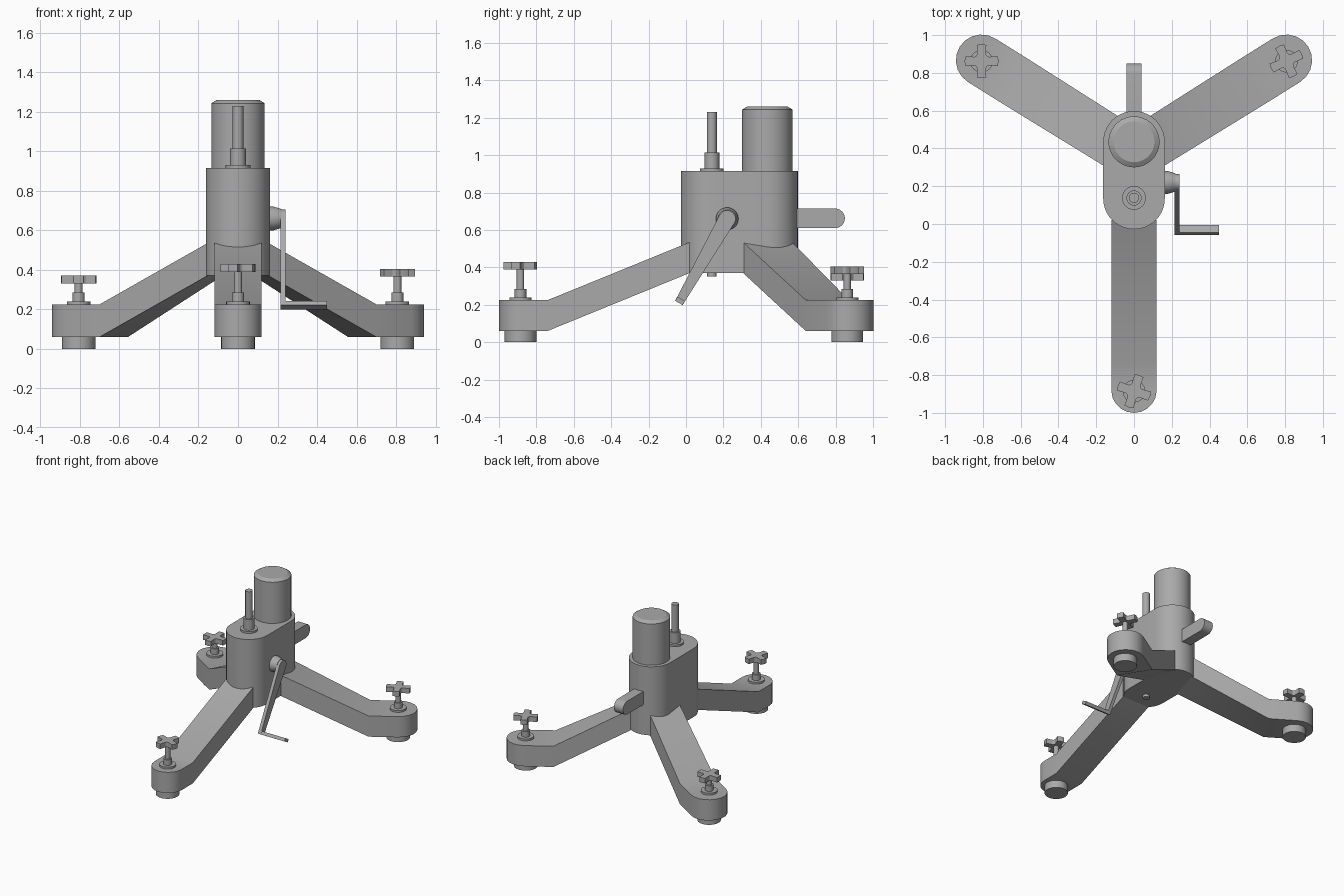
import bpy, bmesh
from math import pi, sin, cos, radians, atan2
from mathutils import Vector, Matrix

cube = bpy.data.objects.get("Cube")
if cube:
    bpy.data.objects.remove(cube, do_unlink=True)

grey = bpy.data.materials.new("cast_grey")
grey.use_nodes = True
GREY = (0.4, 0.4, 0.4, 1)
grey.diffuse_color = GREY
grey.node_tree.nodes["Principled BSDF"].inputs["Base Color"].default_value = GREY


def finish(name, bm):
    """Turn a bmesh into a smooth-shaded object with sharp edges kept."""
    bmesh.ops.recalc_face_normals(bm, faces=bm.faces)
    mesh = bpy.data.meshes.new(name)
    bm.to_mesh(mesh)
    bm.free()
    obj = bpy.data.objects.new(name, mesh)
    bpy.context.collection.objects.link(obj)
    mesh.materials.append(grey)
    bpy.ops.object.select_all(action='DESELECT')
    obj.select_set(True)
    bpy.context.view_layer.objects.active = obj
    bpy.ops.object.shade_smooth_by_angle(angle=radians(28))
    return obj


def bridge(name, rings):
    """Join equal rings of points and cap both ends."""
    bm = bmesh.new()
    loops = [[bm.verts.new(p) for p in ring] for ring in rings]
    n = len(loops[0])
    for a, b in zip(loops, loops[1:]):
        for i in range(n):
            j = (i + 1) % n
            bm.faces.new((a[i], a[j], b[j], b[i]))
    bm.faces.new(loops[0])
    bm.faces.new(loops[-1])
    return finish(name, bm)


def prism(name, points, offset):
    offset = Vector(offset)
    return bridge(name, [points, [Vector(p) + offset for p in points]])


def lathe(name, profile, centre, matrix=Matrix(), steps=40):
    """Turn (radius, height) pairs about the z axis."""
    rings = [[Vector(centre) + matrix @ Vector((r * cos(2 * pi * i / steps),
              r * sin(2 * pi * i / steps), h)) for i in range(steps)]
             for r, h in profile]
    return bridge(name, rings)


def arc(cx, cy, r, start, end, steps):
    return [(cx + r * cos(start + (end - start) * i / steps),
             cy + r * sin(start + (end - start) * i / steps))
            for i in range(steps + 1)]


# Hub: stadium-shaped block
outline = arc(0, 0.435, 0.163, 0, pi, 20) + arc(0, 0.135, 0.163, pi, 2 * pi, 20)
prism("hub", [(x, y, 0.37) for x, y in outline], (0, 0, 0.545))

# Column with chamfered top
lathe("column", [(0.135, 0.8), (0.135, 1.243), (0.108, 1.26)], (0, 0.435, 0), steps=48)

# Vertical spindle through the hub
lathe("spindle", [(0.025, 0.35), (0.025, 0.9), (0.063, 0.9), (0.063, 0.93),
                  (0.04, 0.93), (0.04, 1.015), (0.027, 1.015), (0.027, 1.23)],
      (0, 0.138, 0), steps=24)

# Rear lug with rounded end
lug = [(0.56, 0.61)] + arc(0.797, 0.6625, 0.0525, -pi / 2, pi / 2, 12) + [(0.56, 0.715)]
prism("rear_lug", [(-0.04, y, z) for y, z in lug], (0.08, 0, 0))


def leg(name, foot, radius, heading, flat, roots):
    """Level rounded foot, then a sloping arm up to two root points in the hub."""
    foot = Vector(foot)
    inward = -Vector((cos(heading), sin(heading)))
    side = Vector((-sin(heading), cos(heading)))
    rim = [Vector(p) for p in arc(foot.x, foot.y, radius, heading - pi / 2,
                                  heading + pi / 2, 10)]
    bends = [foot + inward * flat - side * radius, foot + inward * flat + side * radius]
    bm = bmesh.new()
    layers = []
    for low, high in ((0.06, 0.37), (0.225, 0.535)):
        ends = [bm.verts.new((*p, high)) for p in roots]
        bend = [bm.verts.new((*p, low)) for p in bends]
        ring = [bm.verts.new((*p, low)) for p in rim]
        bm.faces.new([bend[0], *ring, bend[1]])
        bm.faces.new([ends[0], bend[0], bend[1], ends[1]])
        layers.append([ends[0], bend[0], *ring, bend[1], ends[1]])
    a, b = layers
    for i in range(len(a)):
        j = (i + 1) % len(a)
        bm.faces.new((a[i], a[j], b[j], b[i]))
    return finish(name, bm)


def foot_fittings(name, x, y, knob_z, turn):
    """Pad below, and a levelling screw with a cross knob above."""
    lathe(name + "_pad", [(0.085, 0), (0.085, 0.07)], (x, y, 0), steps=32)
    lathe(name + "_screw", [(0.06, 0.2), (0.06, 0.24), (0.031, 0.24), (0.031, 0.285),
                            (0.02, 0.285), (0.02, knob_z + 0.01)], (x, y, 0), steps=24)
    cross = []
    for k in range(4):
        rot = Matrix.Rotation(turn + k * pi / 2, 2)
        for p in ((0.037, -0.023), (0.086, -0.025), (0.09, 0),
                  (0.086, 0.025), (0.037, 0.023), (0.028, 0.028)):
            q = rot @ Vector(p)
            cross.append((x + q.x, y + q.y, knob_z))
    prism(name + "_knob", cross, (0, 0, 0.04))


# Front leg
leg("front_leg", (0, -0.88), 0.12, -pi / 2, 0.14, [(-0.12, 0.02), (0.12, 0.02)])
foot_fittings("front_foot", 0, -0.885, 0.39, radians(-18))

# Mirrored rear legs
for name, s, knob_z, turn in (("left", 1, 0.365, 25), ("right", -1, 0.33, 0)):
    roots = [(s * 0.155, 0.305), (s * 0.078, 0.567)]
    leg(name + "_rear_leg", (s * 0.807, 0.867), 0.136, atan2(0.53, s * 0.848), 0.21,
        roots if s > 0 else roots[::-1])
    foot_fittings(name + "_rear_foot", s * 0.807, 0.862, knob_z, radians(turn))

# Crank boss on the left side of the hub
sideways = Matrix.Rotation(pi / 2, 3, 'Y')
lathe("crank_boss", [(0.06, 0.14), (0.06, 0.18), (0.048, 0.22)],
      (0, 0.22, 0.66), sideways, 32)

# Crank arm: tapered flat bar, with the grip bent outwards
pivot, tip = Vector((0.215, 0.22, 0.66)), Vector((0.215, -0.038, 0.21))
along = (tip - pivot).normalized()
across = Vector((0, -along.z, along.y))
top = [pivot - along * v + across * u for u, v in arc(0, 0, 0.045, 0, pi, 12)]
prism("crank_arm", top + [tip - across * 0.023, tip + across * 0.023], (0.026, 0, 0))
grip = [tip + across * 0.023, tip - across * 0.023]
grip += [p - along * 0.025 for p in reversed(grip)]
prism("crank_grip", grip, (0.235, 0, 0))
